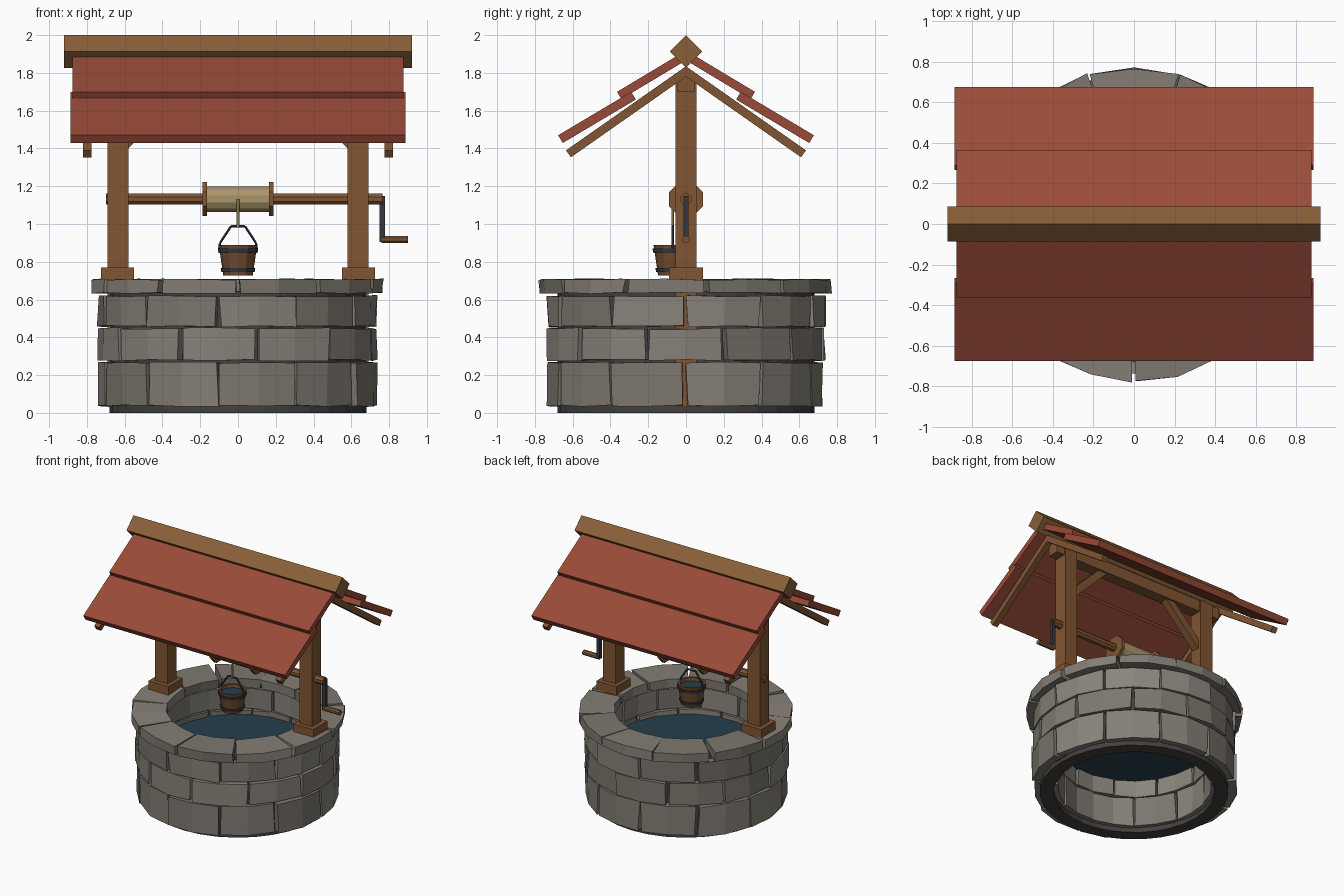
import bpy, bmesh, math, random
from mathutils import Vector, Matrix

if "Cube" in bpy.data.objects:
    bpy.data.objects.remove(bpy.data.objects["Cube"])

random.seed(4)


def mat(name, r, g, b):
    m = bpy.data.materials.new(name)
    m.diffuse_color = (r, g, b, 1)
    m.use_nodes = True
    m.node_tree.nodes["Principled BSDF"].inputs["Base Color"].default_value = m.diffuse_color
    return m


WOOD = mat("wood", .22, .092, .032)
RIDGE = mat("ridge_wood", .25, .115, .04)
BUCKET = mat("bucket_wood", .17, .07, .03)
TILE = mat("roof_red", .32, .07, .04)
STONE = [mat("stone_%d" % i, .23 * k, .21 * k, .18 * k) for i, k in enumerate((.88, 1, 1.1))]
MORTAR = mat("mortar", .055, .053, .048)
ROPE = mat("rope", .40, .30, .14)
IRON = mat("iron", .035, .038, .05)
WATER = mat("water", .018, .05, .075)


def finish(bm, name, material):
    bmesh.ops.remove_doubles(bm, verts=bm.verts, dist=1e-5)
    bmesh.ops.recalc_face_normals(bm, faces=bm.faces)
    me = bpy.data.meshes.new(name)
    bm.to_mesh(me)
    bm.free()
    me.materials.append(material)
    ob = bpy.data.objects.new(name, me)
    bpy.context.collection.objects.link(ob)
    return ob


def box(name, x, y, z, material):
    bm = bmesh.new()
    bmesh.ops.create_cube(bm, size=1)
    for v in bm.verts:
        v.co = [(r[0] + r[1]) / 2 + c * (r[1] - r[0]) for c, r in zip(v.co, (x, y, z))]
    return finish(bm, name, material)


def extrude(name, pts, axis, lo, hi, material):
    """Prism: 2D outline (u, z) extruded along x or y."""
    bm = bmesh.new()
    put = (lambda u, z, d: (d, u, z)) if axis == 'x' else (lambda u, z, d: (u, d, z))
    a = [bm.verts.new(put(u, z, lo)) for u, z in pts]
    b = [bm.verts.new(put(u, z, hi)) for u, z in pts]
    bm.faces.new(a)
    bm.faces.new(b)
    for i in range(len(pts)):
        j = (i + 1) % len(pts)
        bm.faces.new((a[i], a[j], b[j], b[i]))
    return finish(bm, name, material)


def plank(p, q, t):
    """Outline of a plank whose top edge runs p -> q (downhill), thickness t below."""
    d = (Vector(q) - Vector(p)).normalized()
    n = Vector((d.y, -d.x)) * t
    if n.y > 0:
        n = -n
    return [p, q, tuple(Vector(q) + n), tuple(Vector(p) + n)]


def lathe(name, profile, sides, material, centre=(0, 0, 0), closed=True, turn=0.0):
    bm = bmesh.new()
    rings = []
    for i in range(sides):
        a = turn + 2 * math.pi * i / sides
        rings.append([bm.verts.new((centre[0] + r * math.cos(a), centre[1] + r * math.sin(a),
                                    centre[2] + z)) for r, z in profile])
    n = len(profile)
    for i in range(sides):
        r0, r1 = rings[i], rings[(i + 1) % sides]
        for k in range(n if closed else n - 1):
            m = (k + 1) % n
            bm.faces.new((r0[k], r1[k], r1[m], r0[m]))
    bmesh.ops.dissolve_degenerate(bm, dist=1e-6, edges=bm.edges)
    return finish(bm, name, material)


def rod(name, p, q, r, sides, material):
    p, q = Vector(p), Vector(q)
    d = q - p
    bm = bmesh.new()
    m = Matrix.Translation((p + q) / 2) @ d.to_track_quat('Z', 'Y').to_matrix().to_4x4()
    m = m @ Matrix.Rotation(math.pi / sides, 4, 'Z')
    bmesh.ops.create_cone(bm, cap_ends=True, segments=sides, radius1=r, radius2=r,
                          depth=d.length, matrix=m)
    return finish(bm, name, material)


def stone(name, a0, a1, r0, r1, z0, z1):
    """One curved block of two facets, with slightly uneven corners."""
    j = lambda s: random.uniform(-s, s)
    r1 += j(.008)
    a0 += .012 + j(.009)
    a1 -= .012 + j(.009)
    bm = bmesh.new()
    cols = []
    for k in range(3):
        a = a0 + (a1 - a0) * k / 2
        cols.append([])
        for r, z in ((r0, z0), (r1, z0), (r1, z1), (r0, z1)):
            b, rr = a + j(.012), r + j(.007)
            cols[-1].append(bm.verts.new((rr * math.cos(b), rr * math.sin(b), z + j(.005))))
    for c, d in zip(cols, cols[1:]):
        for k in range(4):
            m = (k + 1) % 4
            bm.faces.new((c[k], d[k], d[m], c[m]))
    bm.faces.new(cols[0])
    bm.faces.new(cols[-1])
    return finish(bm, name, random.choice(STONE))


# Well wall: mortar core, three staggered courses and a cap ring
lathe("mortar_core", [(.58, 0), (.68, 0), (.68, .645), (.58, .645)], 32, MORTAR)
STEP = 2 * math.pi / 11
for label, off, r0, r1, z0, z1 in (("lower", 0, .55, .735, .037, .267),
                                   ("middle", .5, .55, .735, .279, .447),
                                   ("upper", 0, .55, .735, .457, .619),
                                   ("cap", .25, .52, .772, .635, .706)):
    for i in range(11):
        stone("%s_stone_%d" % (label, i), (i + off) * STEP, (i + off + 1) * STEP, r0, r1, z0, z1)

# Water
lathe("water", [(0, .41), (.59, .41)], 32, WATER, closed=False)

# Posts, feet, braces and rafters on both sides
for s, side in ((-1, "left"), (1, "right")):
    span = lambda a, b: tuple(sorted((s * a, s * b)))
    box(side + "_post", span(.58, .69), (-.055, .055), (.03, 1.79), WOOD)
    box(side + "_post_foot", span(.55, .725), (-.09, .09), (.70, .77), WOOD)
    extrude(side + "_brace", [(s * .60, 1.38), (s * .27, 1.71), (s * .35, 1.71), (s * .60, 1.46)],
            'y', -.03, .03, WOOD)
    for f, face in ((-1, "front"), (1, "back")):
        extrude("%s_%s_rafter" % (side, face), plank((0, 1.835), (f * .635, 1.39), .045),
                'x', *span(.775, .82), WOOD)
box("tie_beam", (-.76, .76), (-.045, .045), (1.70, 1.79), WOOD)

# Roof boards and ridge
for f, face in ((-1, "front"), (1, "back")):
    extrude(face + "_lower_roof", plank((f * .29, 1.70), (f * .677, 1.47), .048),
            'x', -.887, .887, TILE)
    extrude(face + "_upper_roof", plank((f * .01, 1.913), (f * .365, 1.70), .045),
            'x', -.877, .877, TILE)
extrude("ridge_beam", [(0, 2), (.087, 1.913), (0, 1.826), (-.087, 1.913)], 'x', -.92, .92, RIDGE)

# Windlass
AZ = 1.132
rod("axle", (-.70, 0, AZ), (.765, 0, AZ), .031, 8, WOOD)
rod("rope_drum", (-.166, 0, AZ), (.166, 0, AZ), .07, 12, ROPE)
for s, side in ((-1, "left"), (1, "right")):
    rod(side + "_drum_flange", (s * .163, 0, AZ), (s * .187, 0, AZ), .097, 8, WOOD)
box("crank_arm", (.75, .777), (-.013, .013), (.905, 1.148), IRON)
rod("crank_handle", (.76, 0, .917), (.90, 0, .917), .02, 8, WOOD)

# Bucket on its rope
BY = -.07
rod("rope", (0, BY, .985), (0, BY, AZ), .008, 6, ROPE)
lathe("bucket", [(0, .728), (.078, .728), (.102, .89), (.086, .89), (.066, .75), (0, .75)],
      12, BUCKET, (0, BY, 0), closed=False)
lathe("bucket_water", [(0, .865), (.084, .865)], 12, WATER, (0, BY, 0), closed=False)
for name, z, r in (("upper_band", .847, .1), ("lower_band", .745, .085)):
    lathe(name, [(r - .008, z), (r + .003, z), (r + .007, z + .022), (r - .004, z + .022)],
          12, IRON, (0, BY, 0))
bail = [(-.1, .865), (-.095, .9), (-.037, .988), (.037, .988), (.095, .9), (.1, .865)]
for i, (a, b) in enumerate(zip(bail, bail[1:])):
    rod("bucket_bail_%d" % i, (a[0], BY, a[1]), (b[0], BY, b[1]), .007, 6, IRON)
